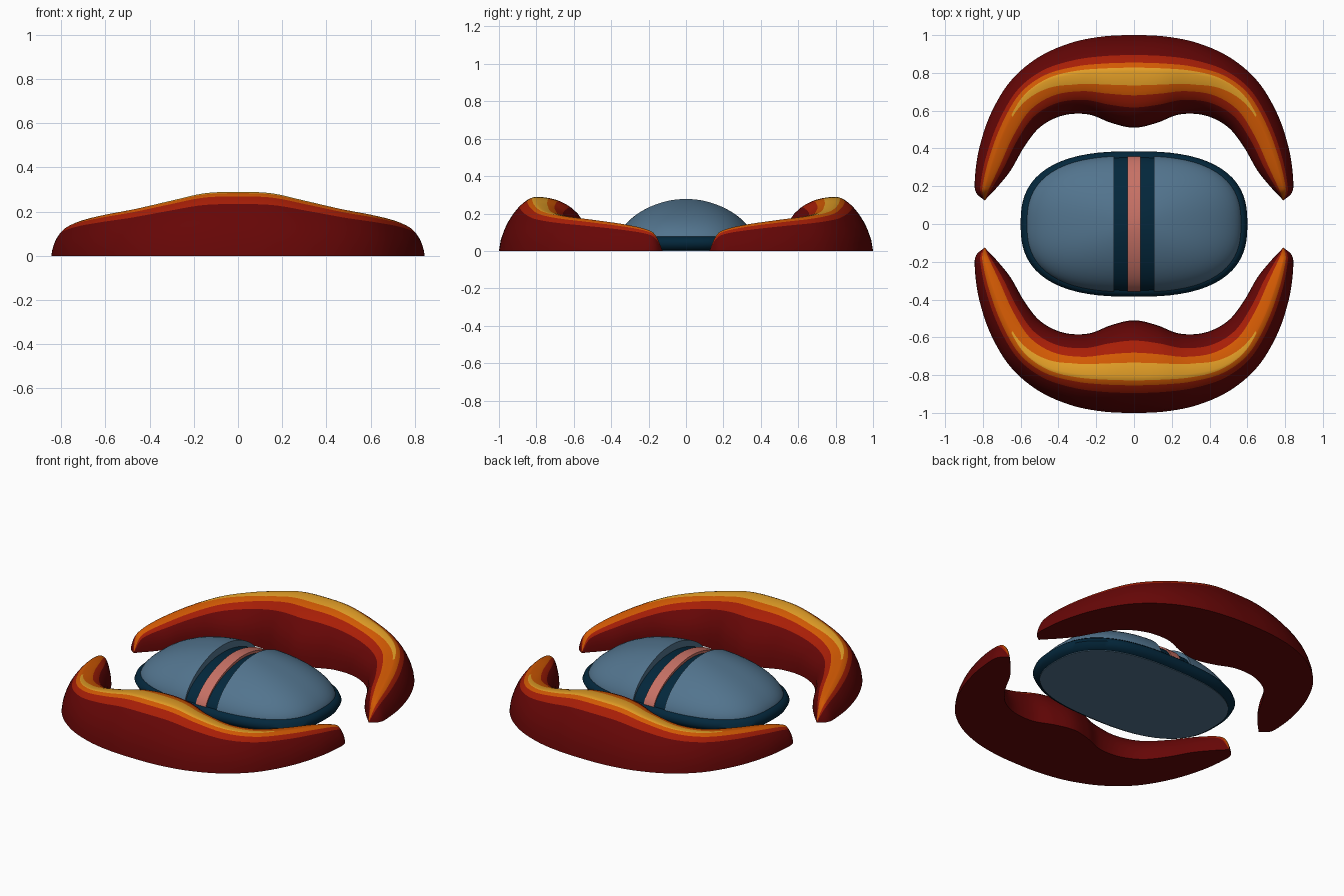
import bpy, bmesh, math
from mathutils import Vector

if "Cube" in bpy.data.objects:
    bpy.data.objects.remove(bpy.data.objects["Cube"])


def material(name, rgb):
    m = bpy.data.materials.new(name)
    m.diffuse_color = (*rgb, 1)
    m.use_nodes = True
    m.node_tree.nodes["Principled BSDF"].inputs["Base Color"].default_value = m.diffuse_color
    return m


DARK_RED = material("dark red", (0.133, 0.002, 0.002))
RED = material("red", (0.39, 0.013, 0.002))
ORANGE = material("orange", (0.65, 0.102, 0.001))
YELLOW = material("golden yellow", (0.77, 0.345, 0.02))
BLUE = material("steel blue", (0.085, 0.175, 0.27))
NAVY = material("navy", (0.001, 0.02, 0.044))
PINK = material("salmon pink", (0.57, 0.165, 0.13))


def finish(bm, name, mats, angle=40):
    bmesh.ops.remove_doubles(bm, verts=bm.verts, dist=1e-5)
    bmesh.ops.recalc_face_normals(bm, faces=bm.faces)
    mesh = bpy.data.meshes.new(name)
    bm.to_mesh(mesh)
    bm.free()
    for m in mats:
        mesh.materials.append(m)
    ob = bpy.data.objects.new(name, mesh)
    bpy.context.collection.objects.link(ob)
    bpy.ops.object.select_all(action='DESELECT')
    ob.select_set(True)
    bpy.context.view_layer.objects.active = ob
    bpy.ops.object.shade_smooth_by_angle(angle=math.radians(angle))
    return ob


def smooth_path(rows, steps):
    """Catmull-Rom interpolation through rows of numbers."""
    out = []
    for i in range(len(rows) - 1):
        a, b = rows[max(i - 1, 0)], rows[i]
        c, d = rows[i + 1], rows[min(i + 2, len(rows) - 1)]
        for s in range(steps):
            t = s / steps
            out.append([0.5 * (2 * q + (r - p) * t + (2 * p - 5 * q + 4 * r - w) * t * t
                               + (3 * q - p - 3 * r + w) * t ** 3)
                        for p, q, r, w in zip(a, b, c, d)])
    return out + [list(rows[-1])]


# Crescent stations: outer x,y, inner x,y, ridge x,y,z
HALF = [
    (0, 1, 0, .51, 0, .805, .289),
    (.17, .992, .12, .535, .15, .802, .283),
    (.34, .957, .24, .58, .30, .792, .25),
    (.51, .88, .375, .575, .46, .757, .213),
    (.655, .755, .495, .515, .59, .665, .188),
    (.76, .58, .58, .41, .685, .50, .166),
    (.822, .39, .652, .285, .75, .33, .142),
    (.843, .23, .72, .20, .785, .21, .115),
    (.835, .165, .758, .16, .792, .162, .082),
    (.79, .125, .79, .125, .79, .125, 0),
]


def flip_x(r):
    return (-r[0], r[1], -r[2], r[3], -r[4], r[5], r[6])


STATIONS = smooth_path([flip_x(r) for r in HALF[:0:-1]] + HALF, 7)


def crescent(name, side):
    bm = bmesh.new()
    rings, tops = [], []
    for ox, oy, ix, iy, rx, ry, h in STATIONS:
        # the yellow crest narrows to nothing as the ridge drops
        k = min(max((h - .178) / .06, 0), 1)
        top = .999 - .019 * k
        fs = [0, .2, .4, .55, .7, .81, .87, .93, (.93 + top) / 2, top, top + (1 - top) * .7]
        ring = []
        for ex, ey, p, levels in ((ox, oy, 1.6, fs), (ix, iy, 2.2, [1] + fs[::-1])):
            for f in levels:
                d = max(1 - f ** p, 0) ** (1 / p)
                ring.append(bm.verts.new((rx + (ex - rx) * d, side * (ry + (ey - ry) * d), h * f)))
        rings.append(ring)
        tops.append(k)
    n = len(rings[0])
    for i in range(len(rings) - 1):
        a, b = rings[i], rings[i + 1]
        for j in range(n):
            q = (j + 1) % n
            f = bm.faces.new((a[j], a[q], b[q], b[j]))
            level = min(j, n - 2 - j) if j < n - 1 else 0
            mat = 0 if level < 5 else 1 if level < 7 else 2 if level < 9 else 3
            if mat == 3 and tops[i] + tops[i + 1] == 0:
                mat = 2
            f.material_index = mat
    bmesh.ops.dissolve_degenerate(bm, dist=1e-5, edges=bm.edges)
    return finish(bm, name, [DARK_RED, RED, ORANGE, YELLOW], 50)


crescent("back_crescent", 1)
crescent("front_crescent", -1)


def outline(rx, ry, z, n=80, p=2.6):
    """Rounded-oval ring of points."""
    pts = []
    for i in range(n):
        a = 2 * math.pi * i / n
        c, s = math.cos(a), math.sin(a)
        r = (abs(c) ** p + abs(s) ** p) ** (-1 / p)
        pts.append(Vector((rx * c * r, ry * s * r, z)))
    return pts


def loft(bm, rings, closed=False):
    vs = [[bm.verts.new(p) for p in r] for r in rings]
    n = len(vs[0])
    for a, b in zip(vs, vs[1:] + vs[:1] if closed else vs[1:]):
        for j in range(n):
            q = (j + 1) % n
            bm.faces.new((a[j], a[q], b[q], b[j]))
    return vs


def dome(name, mat, rx, ry, top, x0, x1, base=.009):
    """Slice of the shell dome between x0 and x1."""
    bm = bmesh.new()
    z0, p = .06, 1.75
    rings = [outline(rx, ry, base)]
    for i in range(17):
        r = math.cos(math.pi / 2 * i / 17)
        rings.append(outline(rx * r, ry * r, z0 + (top - z0) * (1 - r ** p) ** (1 / p)))
    vs = loft(bm, rings)
    bm.faces.new(vs[0])
    tip = bm.verts.new((0, 0, top))
    for j in range(len(vs[-1])):
        bm.faces.new((vs[-1][j - 1], vs[-1][j], tip))
    for x, nx in ((x0, -1), (x1, 1)):
        if abs(x) < rx:
            bmesh.ops.bisect_plane(bm, geom=bm.verts[:] + bm.edges[:] + bm.faces[:],
                                   plane_co=(x, 0, 0), plane_no=(nx, 0, 0), clear_outer=True)
            bmesh.ops.holes_fill(bm, edges=[e for e in bm.edges if e.is_boundary], sides=0)
    return finish(bm, name, [mat])


# Shell halves, recessed centre band and raised stripe
dome("left_shell", BLUE, .57, .362, .284, -1, -.105)
dome("right_shell", BLUE, .57, .362, .284, .105, 1)
dome("centre_band", NAVY, .56, .355, .238, -.105, .105)
dome("centre_stripe", PINK, .56, .361, .254, -.034, .034, .03)

# Flat underside
bm = bmesh.new()
plate = loft(bm, [outline(.565, .35, 0), outline(.565, .35, .009)])
for ring in plate:
    bm.faces.new(ring)
finish(bm, "base_plate", [BLUE])

# Rounded rim around the shell
bm = bmesh.new()
RIM = [(.04, .002), (.015, .012), (0, .04), (.008, .062), (.025, .076), (.045, .076)]
loft(bm, [outline(.6 - o, .385 - o, z) for o, z in RIM], closed=True)
finish(bm, "shell_rim", [NAVY], 50)
